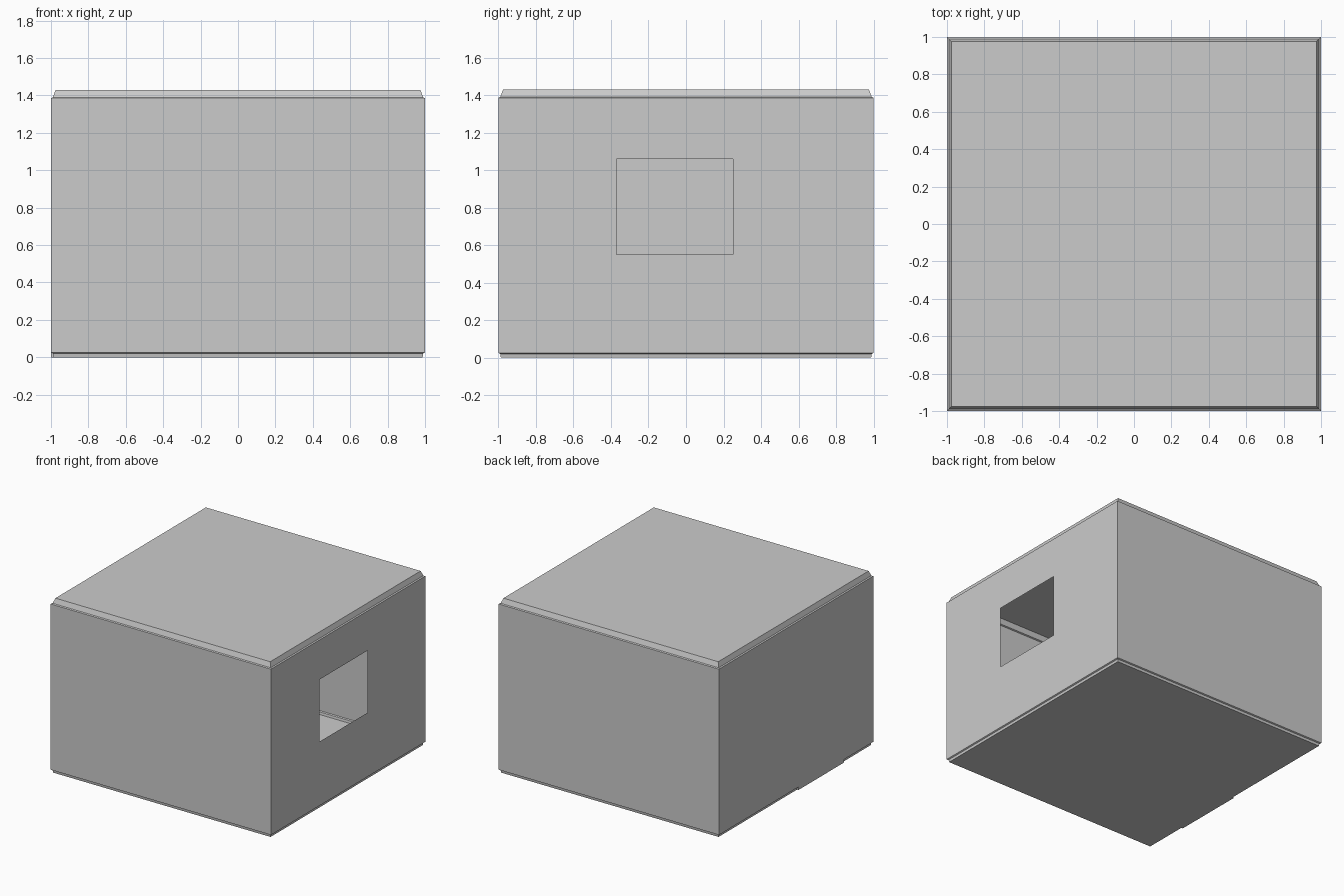
import bpy, bmesh

if "Cube" in bpy.data.objects:
    bpy.data.objects.remove(bpy.data.objects["Cube"])

H = 1.43                     # total height
Z0, Z1 = 0.025, 1.385        # wall bottom and top


def finish(name, bm):
    bmesh.ops.remove_doubles(bm, verts=bm.verts, dist=1e-5)
    bmesh.ops.recalc_face_normals(bm, faces=bm.faces)
    mesh = bpy.data.meshes.new(name)
    bm.to_mesh(mesh)
    bm.free()
    obj = bpy.data.objects.new(name, mesh)
    bpy.context.collection.objects.link(obj)
    return obj


def quad(bm, pts):
    bm.faces.new([bm.verts.new(p) for p in pts])


def tray(name, profile):
    """Square rings (half width, z) joined together, closed at the last ring."""
    bm = bmesh.new()
    rings = [[bm.verts.new((sx * r, sy * r, z))
              for sx, sy in ((-1, -1), (1, -1), (1, 1), (-1, 1))] for r, z in profile]
    for a, b in zip(rings, rings[1:]):
        for i in range(4):
            j = (i + 1) % 4
            bm.faces.new((a[i], a[j], b[j], b[i]))
    bm.faces.new(rings[-1])
    return finish(name, bm)


# Thin walls: three plain sides and one side with a window opening
bm = bmesh.new()
corners = [(1, 1), (-1, 1), (-1, -1), (1, -1)]
for (xa, ya), (xb, yb) in zip(corners, corners[1:]):
    quad(bm, [(xa, ya, Z0), (xb, yb, Z0), (xb, yb, Z1), (xa, ya, Z1)])
ys = [-1, -0.37, 0.25, 1]
zs = [Z0, 0.55, 1.06, Z1]
for i in range(3):
    for k in range(3):
        if (i, k) != (1, 1):
            quad(bm, [(1, ys[i], zs[k]), (1, ys[i + 1], zs[k]),
                      (1, ys[i + 1], zs[k + 1]), (1, ys[i], zs[k + 1])])
finish("walls", bm)

# Floor with a low recessed skirt, ceiling with a sloped rim
tray("floor", [(1, Z0), (0.99, 0.02), (0.987, 0)])
tray("ceiling", [(1, Z1), (0.99, 1.39), (0.975, H)])

# Door sill filling the recess under the left wall
bm = bmesh.new()
ya, yb = -0.62, -0.03
quad(bm, [(-1, ya, 0), (-1, yb, 0), (-1, yb, Z0), (-1, ya, Z0)])
quad(bm, [(-1, ya, 0), (-1, yb, 0), (-0.987, yb, 0), (-0.987, ya, 0)])
for y in (ya, yb):
    quad(bm, [(-1, y, 0), (-0.987, y, 0), (-0.99, y, 0.02), (-1, y, Z0)])
finish("door_sill", bm)
